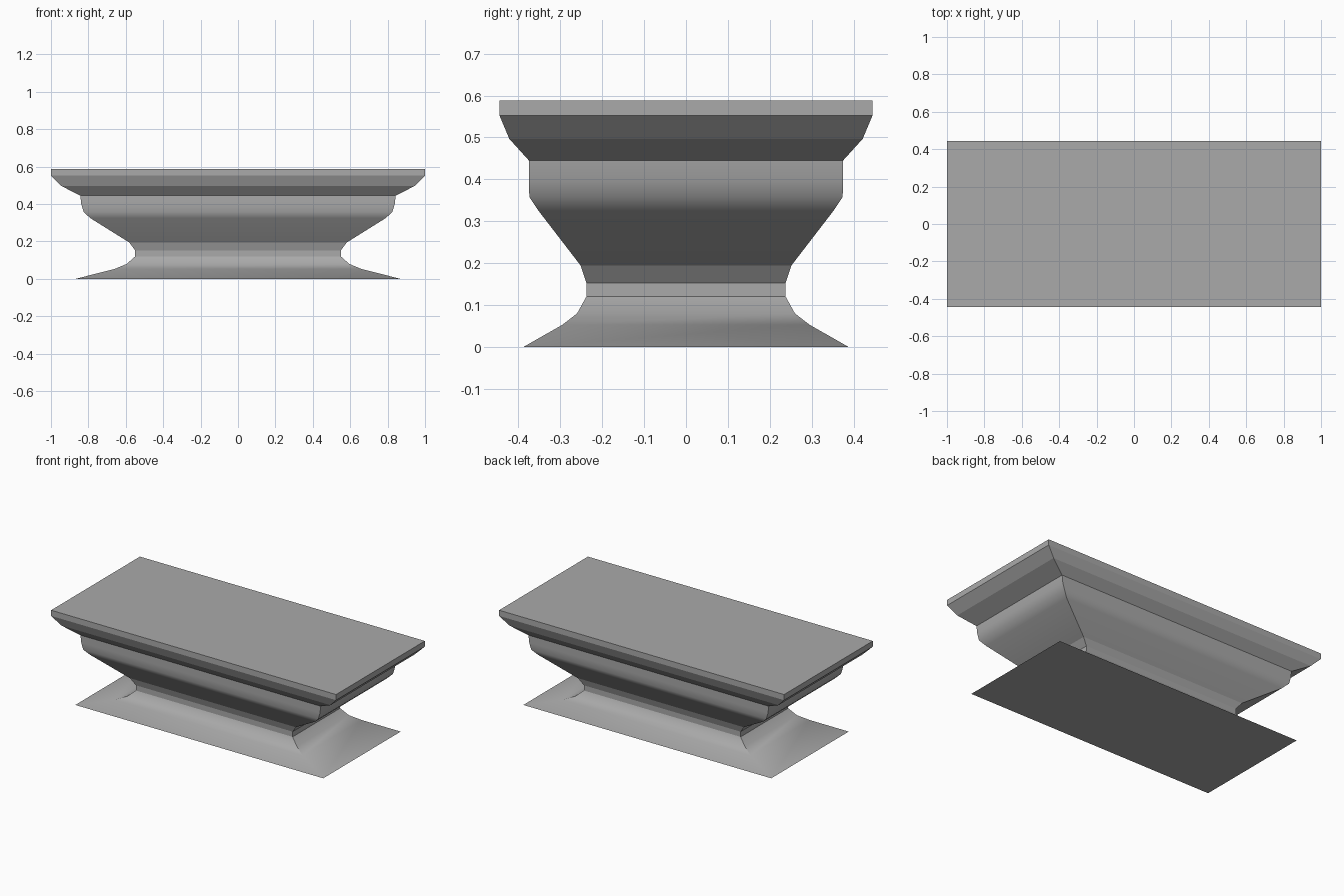
import bpy
import bmesh
import math

cube = bpy.data.objects.get("Cube")
if cube:
    bpy.data.objects.remove(cube, do_unlink=True)

stone = bpy.data.materials.new("grey_stone")
stone.use_nodes = True
colour = (0.4, 0.4, 0.4, 1)
stone.diffuse_color = colour
stone.node_tree.nodes["Principled BSDF"].inputs["Base Color"].default_value = colour


def moulding(name, profile, smooth=False, cap_top=False, cap_bottom=False):
    """Loft rectangular rings given as (height, half width, half depth)."""
    bm = bmesh.new()
    corners = [(-1, -1), (1, -1), (1, 1), (-1, 1)]
    rings = [[bm.verts.new((sx * hx, sy * hy, z)) for sx, sy in corners]
             for z, hx, hy in profile]
    for low, high in zip(rings, rings[1:]):
        for i in range(4):
            j = (i + 1) % 4
            bm.faces.new((low[i], low[j], high[j], high[i]))
    if cap_top:
        bm.faces.new(rings[-1])
    if cap_bottom:
        bm.faces.new(rings[0][::-1])
    mesh = bpy.data.meshes.new(name)
    bm.to_mesh(mesh)
    bm.free()
    mesh.materials.append(stone)
    obj = bpy.data.objects.new(name, mesh)
    bpy.context.collection.objects.link(obj)
    if smooth:
        bpy.ops.object.select_all(action='DESELECT')
        obj.select_set(True)
        bpy.context.view_layer.objects.active = obj
        bpy.ops.object.shade_smooth_by_angle(angle=math.radians(40))
    return obj


# Flared foot
moulding("foot", [(0, 0.87, 0.388), (0.053, 0.66, 0.295),
                  (0.08, 0.595, 0.26), (0.12, 0.55, 0.238)],
         smooth=True, cap_bottom=True)

# Narrow waist
moulding("waist", [(0.12, 0.55, 0.238), (0.153, 0.55, 0.238),
                   (0.195, 0.582, 0.252)])

# Rounded bowl
moulding("bowl", [(0.195, 0.582, 0.252), (0.325, 0.79, 0.352),
                  (0.358, 0.825, 0.374), (0.4, 0.838, 0.375),
                  (0.445, 0.843, 0.375)], smooth=True)

# Stepped top slab
moulding("top_slab", [(0.445, 0.843, 0.375), (0.497, 0.945, 0.422),
                      (0.552, 1, 0.445), (0.588, 1, 0.445)], cap_top=True)
